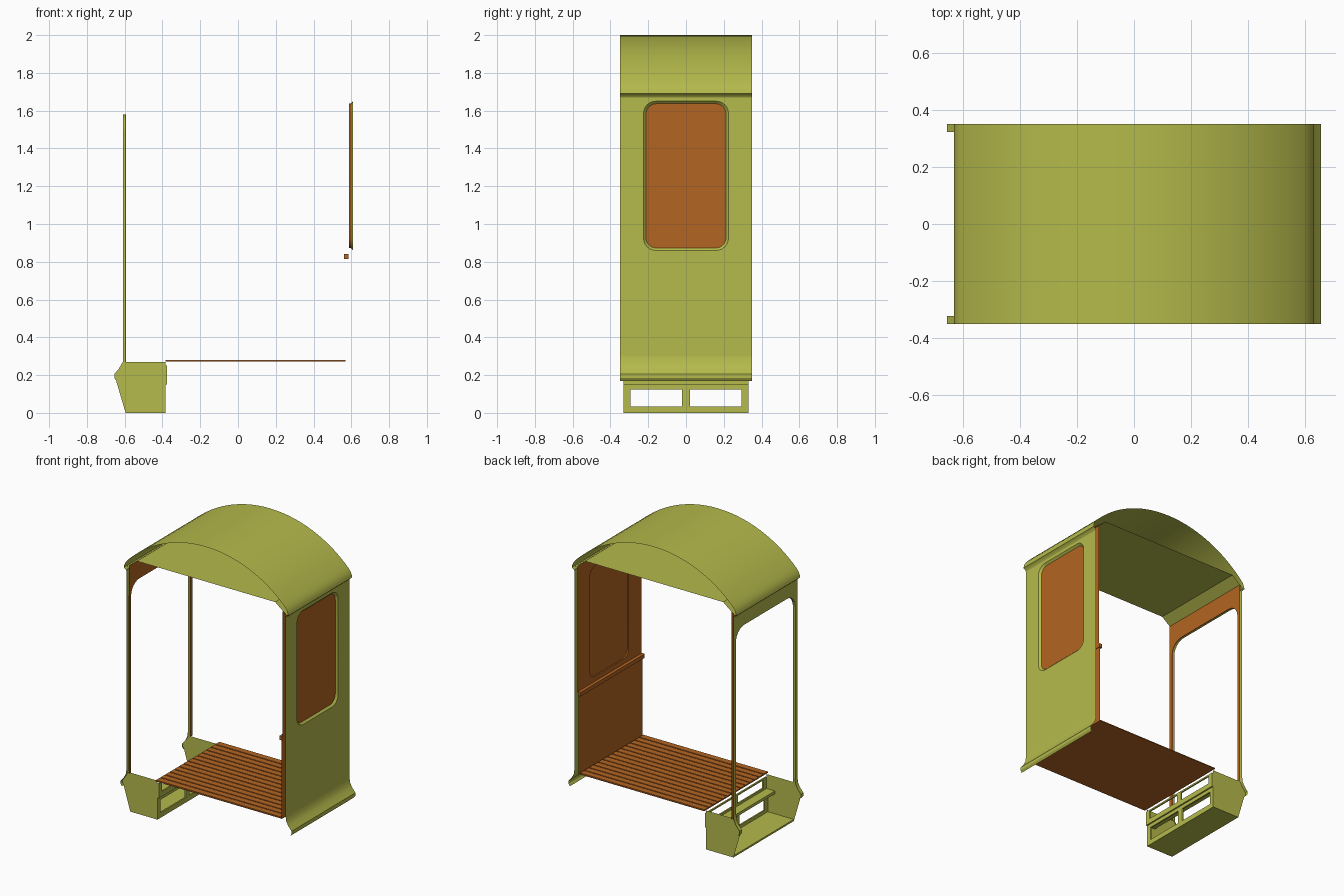
import bpy, bmesh, math

cube = bpy.data.objects.get("Cube")
if cube:
    bpy.data.objects.remove(cube, do_unlink=True)


def material(name, colour):
    m = bpy.data.materials.new(name)
    m.use_nodes = True
    m.diffuse_color = (*colour, 1)
    m.node_tree.nodes["Principled BSDF"].inputs["Base Color"].default_value = (*colour, 1)
    return m


GREEN = material("lime_green_paint", (0.46, 0.49, 0.07))
ORANGE = material("orange_wood", (0.45, 0.13, 0.016))
HALF = 0.35   # half depth of the cabin


def finish(name, bm, mat):
    mesh = bpy.data.meshes.new(name)
    bm.to_mesh(mesh)
    bm.free()
    ob = bpy.data.objects.new(name, mesh)
    bpy.context.collection.objects.link(ob)
    mesh.materials.append(mat)
    bpy.ops.object.select_all(action='DESELECT')
    ob.select_set(True)
    bpy.context.view_layer.objects.active = ob
    bpy.ops.object.shade_smooth_by_angle(angle=math.radians(30))
    return ob


def strip(name, a, b, mat, closed=False):
    """Skin between two matching rows of points."""
    bm = bmesh.new()
    ra, rb = [[bm.verts.new(p) for p in row] for row in (a, b)]
    n = len(a)
    for i in range(n if closed else n - 1):
        j = (i + 1) % n
        bm.faces.new((ra[i], ra[j], rb[j], rb[i]))
    return finish(name, bm, mat)


def sheet(name, profile, mat, y0=-HALF, y1=HALF):
    """Thin sheet: an x-z profile drawn along y."""
    return strip(name, [(x, y0, z) for x, z in profile], [(x, y1, z) for x, z in profile], mat)


def panel(name, x, outline, mat, hole=None, facing=1):
    """Flat panel across x from y-z outlines, with an optional hole."""
    bm = bmesh.new()
    edges = []
    for loop in (outline, hole) if hole else (outline,):
        vs = [bm.verts.new((x, y, z)) for y, z in loop]
        edges += [bm.edges.new((vs[i - 1], vs[i])) for i in range(len(vs))]
    bmesh.ops.triangle_fill(bm, edges=edges, use_beauty=True, use_dissolve=False)
    for f in bm.faces:
        f.normal_update()
        if f.normal.x * facing < 0:
            f.normal_flip()
    return finish(name, bm, mat)


def box(name, x0, x1, y0, y1, z0, z1, mat):
    bm = bmesh.new()
    bmesh.ops.create_cube(bm, size=1)
    for v in bm.verts:
        v.co = ((x0 + x1) / 2 + v.co.x * (x1 - x0),
                (y0 + y1) / 2 + v.co.y * (y1 - y0),
                (z0 + z1) / 2 + v.co.z * (z1 - z0))
    return finish(name, bm, mat)


def corner(cy, cz, r, start, steps=6):
    return [(cy + r * math.cos(math.radians(start - 90 * i / steps)),
             cz + r * math.sin(math.radians(start - 90 * i / steps))) for i in range(steps + 1)]


def rect(y, z0, z1):
    return [(-y, z0), (-y, z1), (y, z1), (y, z0)]


def round_rect(y, z0, z1, r):
    return (corner(-y + r, z1 - r, r, 180) + corner(y - r, z1 - r, r, 90)
            + corner(y - r, z0 + r, r, 0) + corner(-y + r, z0 + r, r, 270))


def at_x(x, loop):
    return [(x, y, z) for y, z in loop]


def mirrored(profile):
    return [(-x, z) for x, z in reversed(profile)]


# Curved roof skin with small eaves
R = 0.845
arc = [(R * math.sin(a), 2 - R + R * math.cos(a))
       for a in (math.radians(45 * i / 14) for i in range(15))]
half_roof = arc + [(0.615, 1.732), (0.626, 1.71), (0.63, 1.69), (0.615, 1.68), (0.61, 1.67)]
sheet("roof", mirrored(half_roof)[:-1] + half_roof, GREEN)

# Flat ceiling with sloped sides
half_ceiling = [(0.53, 1.76), (0.62, 1.69)]
sheet("ceiling", mirrored(half_ceiling) + half_ceiling, GREEN)

# Closed side wall: outer skin, flared skirt, inner lining
flare = [(0.61, 0.30), (0.614, 0.265), (0.63, 0.235), (0.655, 0.205), (0.655, 0.185), (0.645, 0.17)]
window_outer = round_rect(0.225, 0.86, 1.65, 0.065)
window_inner = round_rect(0.212, 0.873, 1.637, 0.055)
panel("side_wall_outer", 0.61, rect(HALF, 0.30, 1.68), GREEN, window_outer)
sheet("side_wall_skirt", flare, GREEN)
panel("side_wall_lining_upper", 0.588, rect(HALF, 0.83, 1.71), ORANGE, window_inner, -1)
sheet("side_wall_lining_lower", [(0.58, 0.27), (0.58, 0.83)], ORANGE)
box("wall_rail", 0.562, 0.584, -HALF, HALF, 0.815, 0.842, ORANGE)

# Window frame and pane
strip("window_frame", at_x(0.61, window_outer), at_x(0.597, window_inner), GREEN, True)
strip("window_lining", at_x(0.597, window_inner), at_x(0.588, window_inner), ORANGE, True)
panel("window_pane", 0.597, window_inner, ORANGE)

# Open side: doorway skin, lining and jamb
door = ([(-0.325, 0.27)] + corner(-0.325 + 0.09, 1.49, 0.09, 180)
        + corner(0.325 - 0.09, 1.49, 0.09, 90) + [(0.325, 0.27)])


def doorway(top):
    return door + [(HALF, 0.27), (HALF, top), (-HALF, top), (-HALF, 0.27)]


panel("doorway_outer", -0.61, doorway(1.68), GREEN, facing=-1)
panel("doorway_lining", -0.592, doorway(1.71), ORANGE)
strip("doorway_jamb", at_x(-0.61, door), at_x(-0.598, door), GREEN)
strip("doorway_jamb_lining", at_x(-0.598, door), at_x(-0.592, door), ORANGE)
for side, y0, y1 in (("right", -HALF, -0.322), ("left", 0.322, HALF)):
    sheet("post_skirt_" + side, mirrored(flare), GREEN, y0, y1)

# Plank floor
sheet("floor_base", [(-0.385, 0.272), (0.58, 0.272)], ORANGE)
PLANKS = 14
width = 2 * HALF / PLANKS
for i in range(PLANKS):
    y = -HALF + i * width
    box(f"floor_plank_{i + 1}", -0.385, 0.57, y + 0.004, y + width - 0.004, 0.273, 0.281, ORANGE)

# Step end plates
plate = [(-0.61, 0.27), (-0.63, 0.235), (-0.655, 0.205), (-0.655, 0.185),
         (-0.645, 0.17), (-0.595, 0), (-0.385, 0), (-0.385, 0.27)]
for side, y in (("right", -0.33), ("left", 0.33)):
    bm = bmesh.new()
    f = bm.faces.new([bm.verts.new((x, y, z)) for x, z in plate])
    f.normal_update()
    if f.normal.y * y < 0:
        f.normal_flip()
    finish("step_end_plate_" + side, bm, GREEN)


def riser(name, x0, x1, z0, z1, low, high):
    """Framed riser with two openings."""
    box(name + "_bottom", x0, x1, -0.33, 0.33, z0, low, GREEN)
    box(name + "_top", x0, x1, -0.33, 0.33, high, z1, GREEN)
    for part, a, b in (("right", -0.33, -0.295), ("middle", -0.02, 0.02), ("left", 0.295, 0.33)):
        box(f"{name}_{part}", x0, x1, a, b, low, high, GREEN)


# Step risers and treads
riser("upper_riser", -0.386, -0.376, 0.17, 0.25, 0.185, 0.24)
riser("lower_riser", -0.396, -0.386, 0, 0.15, 0.035, 0.125)
box("upper_tread", -0.45, -0.376, -0.33, 0.33, 0.15, 0.17, GREEN)
box("lower_tread", -0.595, -0.386, -0.33, 0.33, 0, 0.012, GREEN)
